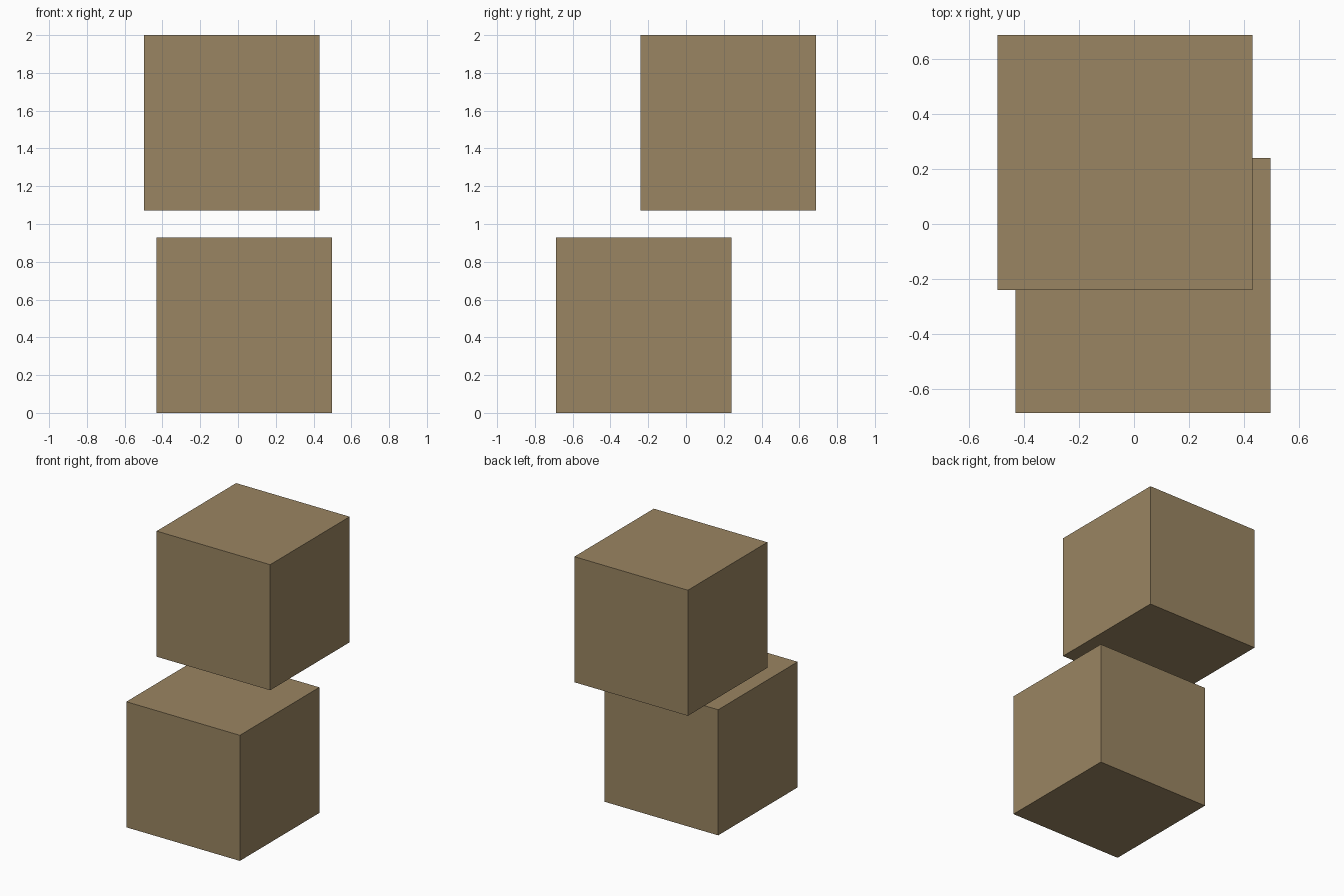
import bpy

if "Cube" in bpy.data.objects:
    bpy.data.objects.remove(bpy.data.objects["Cube"])

SIZE = 0.928

# Single flat tan colour shared by both boxes
tan = bpy.data.materials.new("tan")
tan.diffuse_color = (0.323, 0.235, 0.122, 1.0)
tan.use_nodes = True
tan.node_tree.nodes["Principled BSDF"].inputs["Base Color"].default_value = tan.diffuse_color


def box(name, x, y, z):
    bpy.ops.mesh.primitive_cube_add(size=SIZE, location=(x, y, z))
    obj = bpy.context.object
    obj.name = name
    obj.data.materials.append(tan)


# Two equal cubes, offset from each other and separated by a gap
box("lower_cube", 0.033, -0.224, SIZE / 2)
box("upper_cube", -0.033, 0.224, 2 - SIZE / 2)
